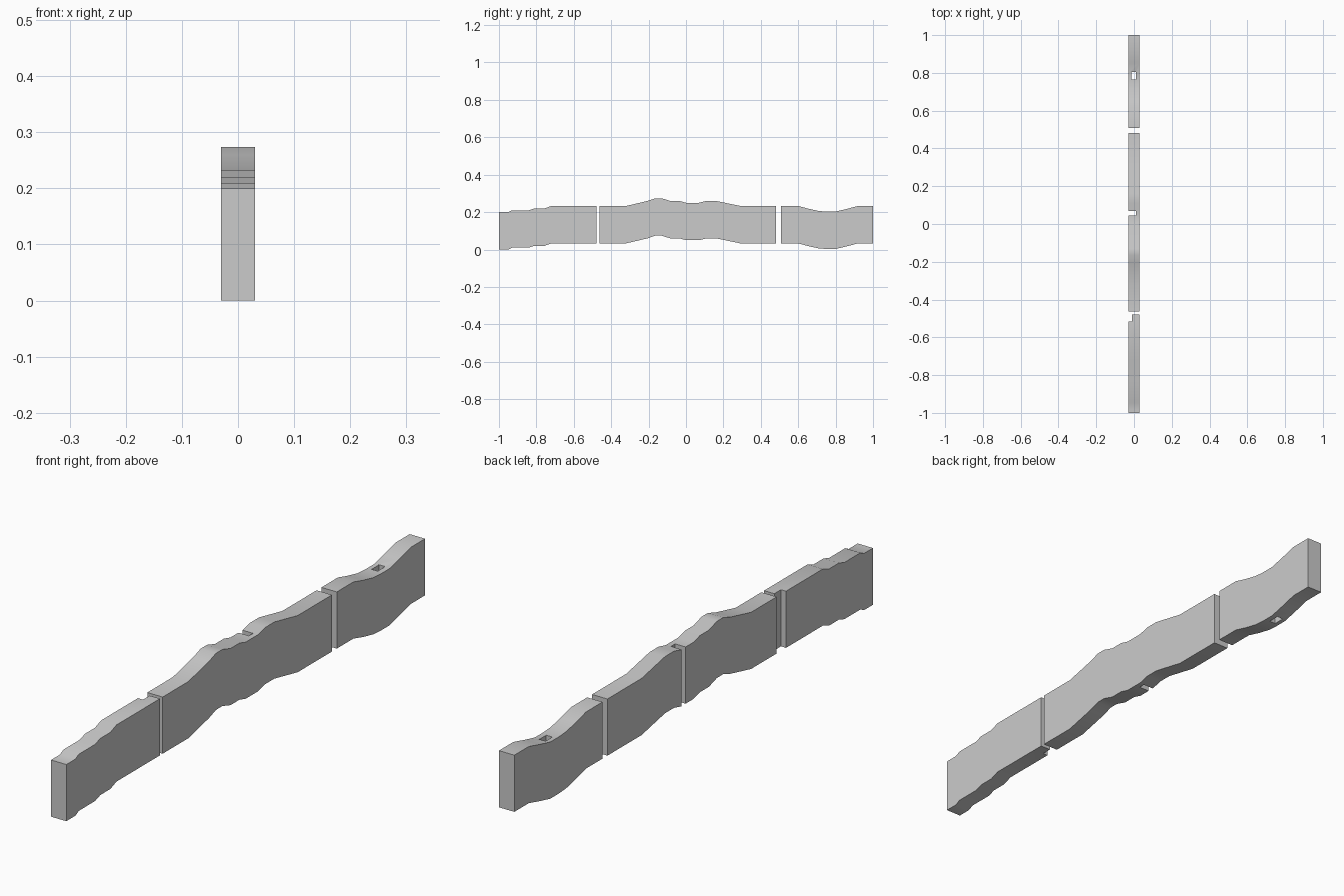
import bpy, bmesh, math

if "Cube" in bpy.data.objects:
    bpy.data.objects.remove(bpy.data.objects["Cube"])

HALF, HEIGHT = 0.03, 0.2
# rise of the wall's base along its length: (y, z)
WAVE = [(-1, 0), (-.95, 0), (-.93, .01), (-.84, .01), (-.81, .02), (-.755, .02),
        (-.72, .033), (-.32, .033), (-.205, .06), (-.165, .074), (-.13, .074),
        (-.085, .06), (-.035, .06), (0, .05), (.07, .05), (.11, .06), (.16, .06),
        (.29, .033), (.6, .033), (.655, .018), (.71, .006), (.75, .003),
        (.8, .003), (.855, .016), (.92, .033), (1, .033)]


def rise(y):
    for (a, za), (b, zb) in zip(WAVE, WAVE[1:]):
        if a <= y <= b:
            return za + (zb - za) * (y - a) / (b - a)


def add_object(name, bm):
    bmesh.ops.recalc_face_normals(bm, faces=bm.faces)
    mesh = bpy.data.meshes.new(name)
    bm.to_mesh(mesh)
    bm.free()
    ob = bpy.data.objects.new(name, mesh)
    bpy.context.collection.objects.link(ob)
    return ob


def wall(name, y0, y1):
    """Lofted rectangular section following the wave."""
    bm = bmesh.new()
    ys = [y0] + [y for y, _ in WAVE if y0 < y < y1] + [y1]
    rings = [[bm.verts.new((x, y, rise(y) + h)) for x, h in
              ((-HALF, 0), (HALF, 0), (HALF, HEIGHT), (-HALF, HEIGHT))] for y in ys]
    for a, b in zip(rings, rings[1:]):
        for i in range(4):
            j = (i + 1) % 4
            bm.faces.new((a[i], a[j], b[j], b[i]))
    bm.faces.new(rings[0])
    bm.faces.new(rings[-1])
    return add_object(name, bm)


def cut(ob, x0, x1, y0, y1):
    """Cut a full-height slot through a wall."""
    bm = bmesh.new()
    bmesh.ops.create_cube(bm, size=1)
    for v in bm.verts:
        v.co = (x0 if v.co.x < 0 else x1, y0 if v.co.y < 0 else y1, v.co.z)
    cutter = add_object("slot_cutter", bm)
    cutter.hide_render = True
    mod = ob.modifiers.new("slot", 'BOOLEAN')
    mod.operation, mod.solver, mod.object = 'DIFFERENCE', 'EXACT', cutter
    bpy.context.view_layer.objects.active = ob
    bpy.ops.object.modifier_apply(modifier=mod.name)
    bpy.data.objects.remove(cutter)


# three wall sections separated by gaps
front_wall = wall("front_wall", -1, -.478)
middle_wall = wall("middle_wall", -.463, .481)
back_wall = wall("back_wall", .508, 1)

# side notches and the through hole
cut(front_wall, -.05, -.01, -.515, -.4)
cut(middle_wall, -.05, .011, .045, .068)
cut(back_wall, -.014, .01, .765, .805)

# soft shading along the waves
for ob in (front_wall, middle_wall, back_wall):
    bpy.ops.object.select_all(action='DESELECT')
    ob.select_set(True)
    bpy.context.view_layer.objects.active = ob
    bpy.ops.object.shade_smooth_by_angle(angle=math.radians(35))
